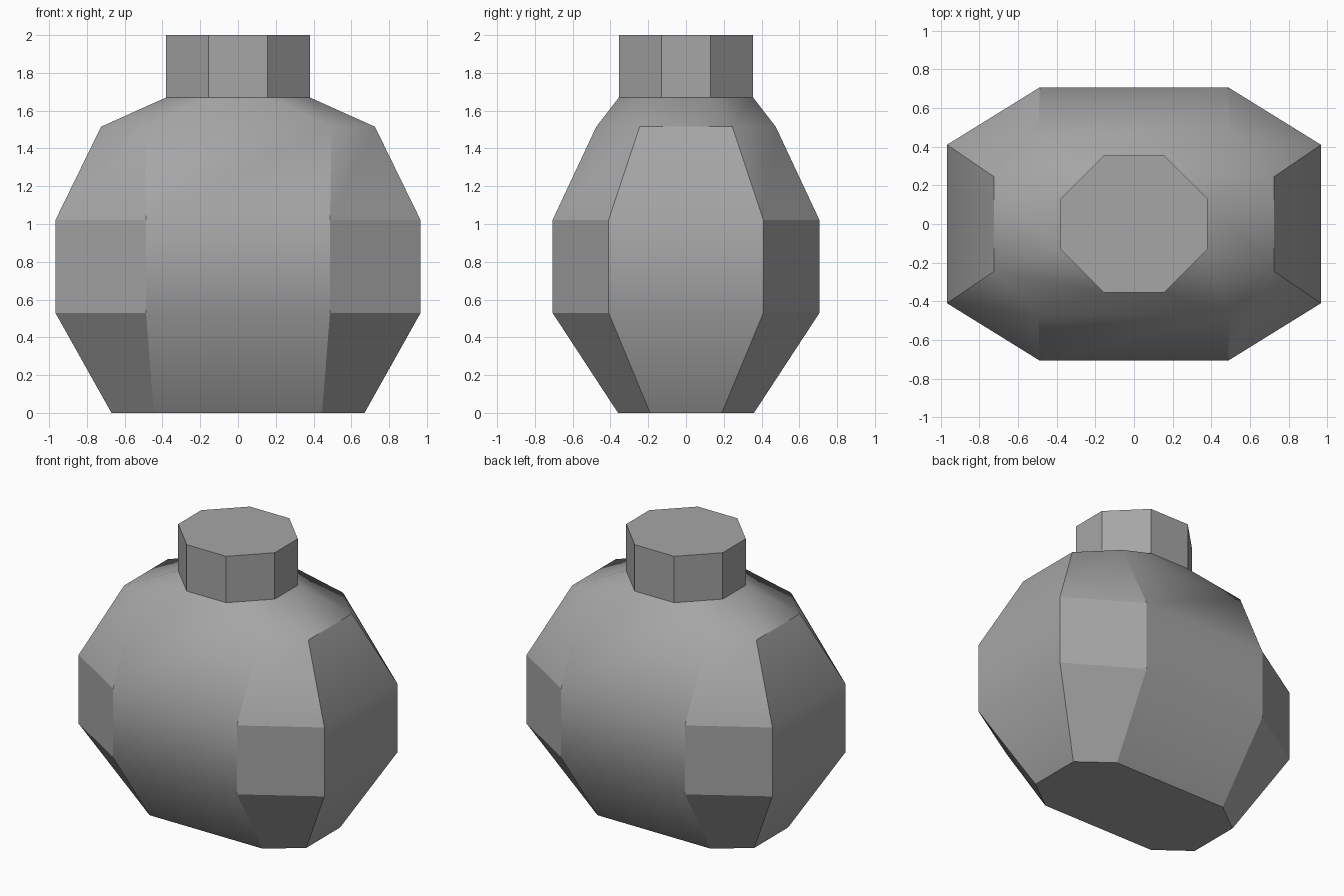
import bpy
import bmesh

cube = bpy.data.objects.get("Cube")
if cube:
    bpy.data.objects.remove(cube, do_unlink=True)

grey = bpy.data.materials.new("plain_grey")
grey.use_nodes = True
colour = (0.38, 0.38, 0.38, 1)
grey.diffuse_color = colour
grey.node_tree.nodes["Principled BSDF"].inputs["Base Color"].default_value = colour


def octagon(bm, z, x, y, cx, cy):
    """Ring of eight points: half sizes x, y and half widths of the flat sides cx, cy."""
    pts = [(x, -cy), (x, cy), (cx, y), (-cx, y), (-x, cy), (-x, -cy), (-cx, -y), (cx, -y)]
    return [bm.verts.new((px, py, z)) for px, py in pts]


def stack(name, levels, is_sharp_ring, is_sharp_side):
    """Skin stacked octagons; panels 0, 4 face sideways, 2, 6 back and front, odd ones diagonal."""
    bm = bmesh.new()
    rings = [octagon(bm, *level) for level in levels]
    bm.faces.new(rings[0][::-1])
    bm.faces.new(rings[-1])
    for low, high in zip(rings, rings[1:]):
        for i in range(8):
            j = (i + 1) % 8
            bm.faces.new((low[i], low[j], high[j], high[i]))
    for face in bm.faces:
        face.smooth = True
    # Hard edges around and up the panels
    for row, ring in enumerate(rings):
        for i in range(8):
            around = bm.edges.get((ring[i], ring[(i + 1) % 8]))
            around.smooth = not is_sharp_ring(row, i)
            if row + 1 < len(rings):
                bm.edges.get((ring[i], rings[row + 1][i])).smooth = not is_sharp_side(row)
    mesh = bpy.data.meshes.new(name)
    bm.to_mesh(mesh)
    bm.free()
    mesh.materials.append(grey)
    obj = bpy.data.objects.new(name, mesh)
    bpy.context.collection.objects.link(obj)
    return obj


# Faceted flask body: base, lower belly, upper belly, shoulder, neck joint
body_levels = [
    (0.0, 0.67, 0.36, 0.445, 0.19),
    (0.53, 0.967, 0.707, 0.487, 0.41),
    (1.02, 0.967, 0.707, 0.487, 0.41),
    (1.515, 0.725, 0.475, 0.495, 0.245),
    (1.67, 0.38, 0.355, 0.15, 0.13),
]


def body_ring(row, panel):
    if row in (1, 2):
        return panel % 2 == 1
    return row != 3 or panel % 4 == 0


stack("flask_body", body_levels, body_ring, lambda row: row < 3)

# Straight octagonal neck
stack("neck", [(z, 0.38, 0.355, 0.155, 0.13) for z in (1.67, 2.0)],
      lambda row, panel: True, lambda row: True)
